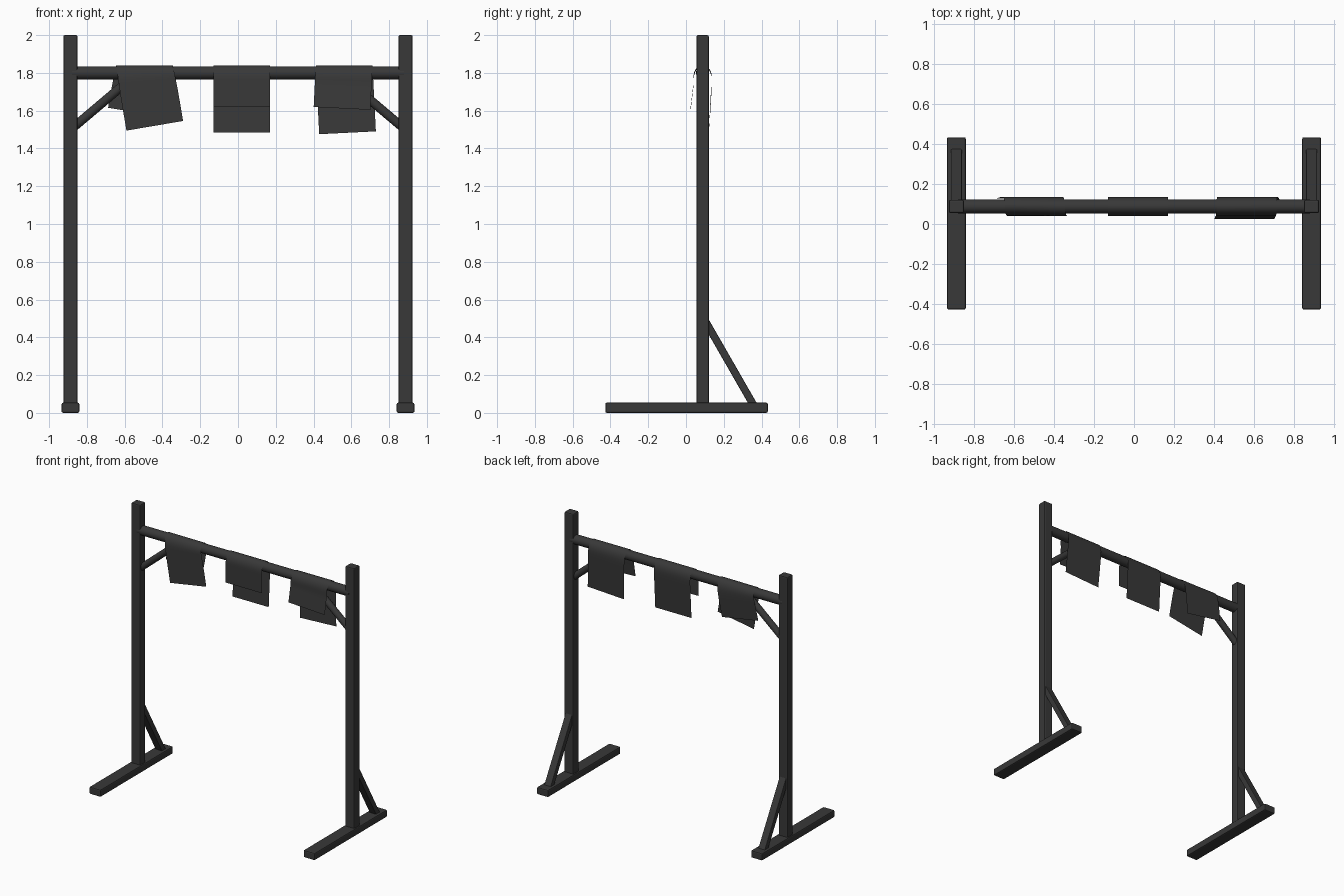
import bpy
import math
from mathutils import Vector

cube = bpy.data.objects.get("Cube")
if cube:
    bpy.data.objects.remove(cube, do_unlink=True)


def material(name, value):
    mat = bpy.data.materials.new(name)
    mat.use_nodes = True
    colour = (value, value, value, 1)
    mat.diffuse_color = colour
    mat.node_tree.nodes["Principled BSDF"].inputs["Base Color"].default_value = colour
    return mat


GREY = material("charcoal grey", 0.04)
BAR_Y, BAR_Z = 0.088, 1.8


def finish(obj, name, bevel=0.0):
    obj.name = name
    obj.data.materials.append(GREY)
    if bevel:
        mod = obj.modifiers.new("soft edges", "BEVEL")
        mod.width = bevel
        mod.segments = 2
    else:
        bpy.ops.object.shade_smooth_by_angle(angle=math.radians(40))
    return obj


def box(name, centre, size, bevel=0.008):
    bpy.ops.mesh.primitive_cube_add(size=1, location=centre)
    obj = bpy.context.object
    obj.scale = size
    bpy.ops.object.transform_apply(location=False, rotation=False, scale=True)
    return finish(obj, name, bevel)


def strut(name, start, end, width, depth):
    # Square timber running between two points
    start, end = Vector(start), Vector(end)
    obj = box(name, (start + end) / 2, (width, depth, (end - start).length), 0.005)
    obj.rotation_euler = (end - start).to_track_quat("Z", "Y").to_euler()
    return obj


def rod(name, start, end, radius):
    start, end = Vector(start), Vector(end)
    bpy.ops.mesh.primitive_cylinder_add(vertices=24, radius=radius,
                                        depth=(end - start).length,
                                        location=(start + end) / 2)
    obj = bpy.context.object
    obj.rotation_euler = (end - start).to_track_quat("Z", "Y").to_euler()
    return finish(obj, name)


def cloth(name, x, front, back, skew, flare):
    # Strip draped over the bar; skew twists the two flaps opposite ways
    half, reach, top = 0.15, 0.048, BAR_Z + 0.04
    rows, cols = 28, 6
    verts, faces = [], []
    for i in range(rows + 1):
        s = -1 + 2 * i / rows
        side = -1 if s < 0 else 1
        drop = (front if s < 0 else back) * abs(s) ** 1.6
        arch = min(drop / 0.07, 1)
        y = side * reach * math.sqrt(1 - (1 - arch) ** 2)
        if s < 0:
            y -= flare * max(drop - 0.1, 0)
        else:
            y -= 0.06 * max(drop - 0.1, 0)
        for j in range(cols + 1):
            u = half * (2 * j / cols - 1)
            verts.append((x + u - side * skew * drop, BAR_Y + y,
                          top - drop - side * skew * u * min(drop / 0.15, 1)))
    for i in range(rows):
        for j in range(cols):
            a = i * (cols + 1) + j
            faces.append((a, a + 1, a + cols + 2, a + cols + 1))
    mesh = bpy.data.meshes.new(name)
    mesh.from_pydata(verts, [], faces)
    obj = bpy.data.objects.new(name, mesh)
    bpy.context.collection.objects.link(obj)
    bpy.ops.object.select_all(action="DESELECT")
    obj.select_set(True)
    bpy.context.view_layer.objects.active = obj
    finish(obj, name)


# Side frames
for label, s in (("left", 1), ("right", -1)):
    box(label + "_foot", (s * 0.887, 0.003, 0.027), (0.094, 0.86, 0.054))
    box(label + "_post", (s * 0.887, BAR_Y, 1.02), (0.075, 0.066, 1.96))
    strut(label + "_rear_brace", (s * 0.887, 0.10, 0.49), (s * 0.887, 0.363, 0.032),
          0.055, 0.04)
    rod(label + "_upper_brace", (s * 0.87, BAR_Y, 1.513), (s * 0.56, BAR_Y, 1.775), 0.024)

# Hanging rail
rod("top_bar", (-0.88, BAR_Y, BAR_Z), (0.88, BAR_Y, BAR_Z), 0.035)

# Draped cloths
cloth("right_cloth", -0.495, 0.32, 0.25, 0.17, 0.0)
cloth("middle_cloth", 0.02, 0.22, 0.355, 0.0, 0.0)
cloth("left_cloth", 0.562, 0.228, 0.357, -0.05, 0.12)
